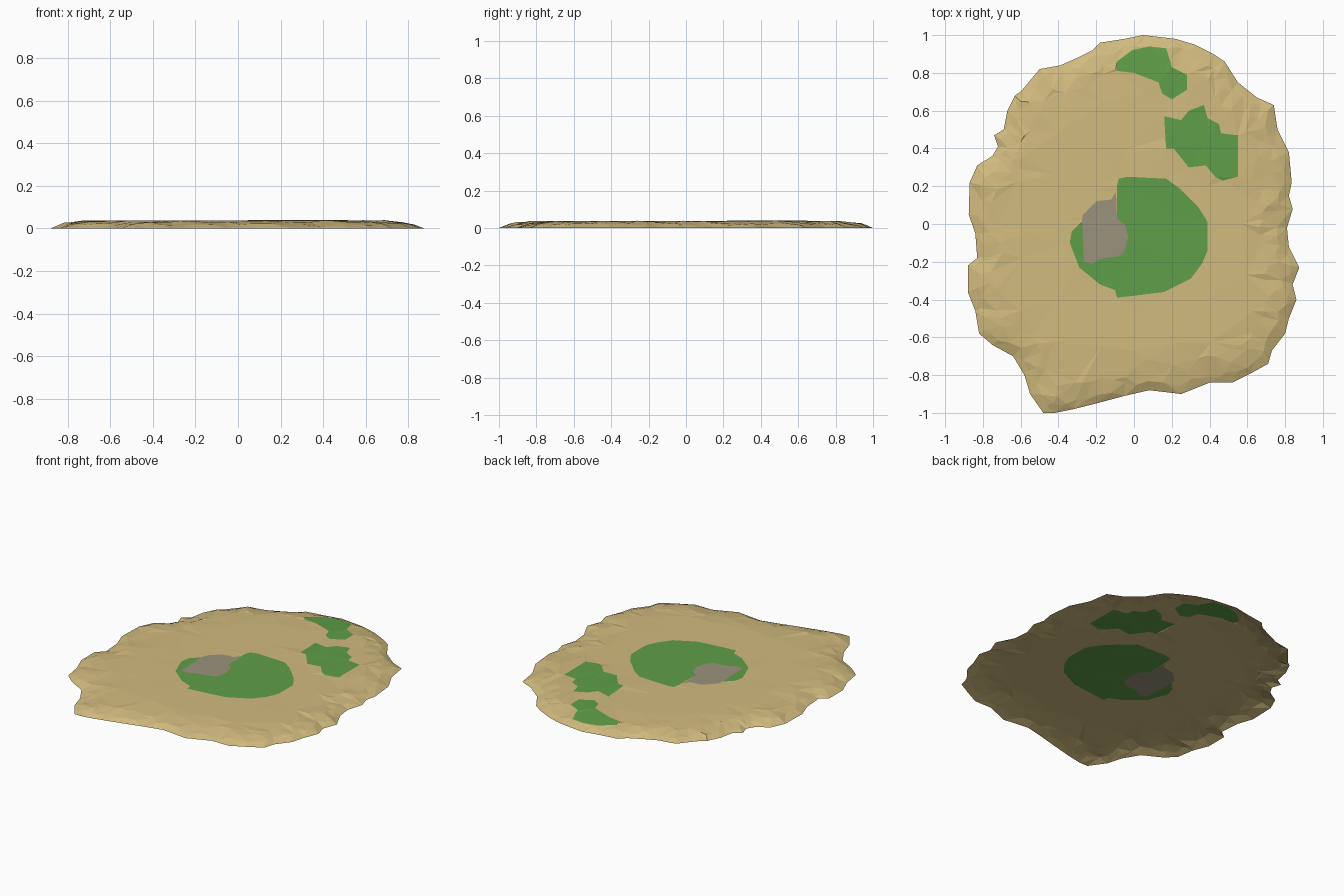
import bpy
import random
from mathutils import Vector
from mathutils.geometry import delaunay_2d_cdt, intersect_point_line

if "Cube" in bpy.data.objects:
    bpy.data.objects.remove(bpy.data.objects["Cube"])

random.seed(4)


def material(name, rgb):
    m = bpy.data.materials.new(name)
    m.diffuse_color = (*rgb, 1)
    m.use_nodes = True
    m.node_tree.nodes["Principled BSDF"].inputs["Base Color"].default_value = m.diffuse_color
    return m


def pts(flat):
    return [Vector(p) for p in zip(flat[::2], flat[1::2])]


# Shoreline, clockwise from the back
shore = pts([
    .05, 1, .22, .98, .32, .95, .42, .90, .48, .86, .55, .75, .65, .67, .74, .63,
    .76, .50, .82, .38, .835, .22, .82, .15, .84, .08, .81, -.02, .82, -.12,
    .875, -.23, .84, -.32, .86, -.40, .82, -.50, .80, -.58, .73, -.67, .71, -.74,
    .62, -.79, .52, -.84, .40, -.84, .25, -.90, .08, -.88, -.05, -.91, -.20, -.95,
    -.32, -.98, -.42, -1, -.48, -1, -.55, -.90, -.58, -.80, -.64, -.70, -.75, -.64,
    -.82, -.58, -.84, -.46, -.88, -.36, -.88, -.22, -.83, -.18, -.84, -.05,
    -.875, .05, -.87, .22, -.83, .31, -.75, .36, -.72, .41, -.74, .47, -.69, .50,
    -.67, .60, -.63, .68, -.60, .70, -.50, .82, -.39, .84, -.30, .88, -.22, .92,
    -.18, .96, -.05, .98])

# Ground patches: grass in the middle, two smaller ones behind, and bare rock
grass_middle = pts([
    -.08, .24, -.03, .25, .06, .245, .17, .24, .24, .19, .34, .09, .39, .01,
    .39, -.14, .36, -.21, .30, -.29, .16, -.36, 0, -.38, -.09, -.39, -.10, -.35,
    -.18, -.32, -.29, -.23, -.34, -.10, -.33, -.04, -.27, .02, -.09, .03, -.09, .20])
grass_right = pts([
    .16, .57, .25, .55, .29, .60, .37, .63, .39, .56, .45, .53, .46, .48, .55, .47,
    .55, .25, .47, .23, .43, .25, .38, .31, .29, .30, .21, .40, .17, .40])
grass_back = pts([
    .08, .94, .17, .93, .19, .87, .20, .83, .28, .79, .28, .71, .20, .66, .15, .69,
    .13, .75, 0, .80, -.09, .81, -.09, .86, -.01, .92])
rock = pts([
    -.095, .17, -.12, .13, -.20, .12, -.27, .05, -.275, .02, -.265, -.20, -.22, -.21,
    -.18, -.185, -.08, -.17, -.05, -.15, -.03, -.07, -.05, 0, -.09, .03])


def inside(p, poly):
    hit = False
    for a, b in zip(poly, poly[1:] + poly[:1]):
        if (a.y > p.y) != (b.y > p.y):
            if p.x < a.x + (p.y - a.y) * (b.x - a.x) / (b.y - a.y):
                hit = not hit
    return hit


def shore_distance(p):
    best = 9
    for a, b in zip(shore, shore[1:] + shore[:1]):
        t = max(0, min(1, intersect_point_line(p, a, b)[1]))
        best = min(best, (p - a.lerp(b, t)).length)
    return best


def height(d):
    # Beach profile: steep edge, gentle shoulder, flat top
    steps = [(0, 0), (.05, .021), (.13, .034), (.22, .037), (9, .037)]
    for (d0, z0), (d1, z1) in zip(steps, steps[1:]):
        if d <= d1:
            return z0 + (z1 - z0) * (d - d0) / (d1 - d0)


# Collect outline edges and loose points for the triangulation
verts, edges = [], []
for loop in (shore, grass_middle, grass_right, grass_back, rock):
    n, k = len(verts), len(loop)
    verts += loop
    edges += [(n + i, n + (i + 1) % k) for i in range(k)]

patches = (grass_middle, grass_right, grass_back, rock)
for inset, spread in ((.05, .022), (.13, .035)):
    for a, b in zip(shore, shore[1:] + shore[:1]):
        for t in (0, .5):
            p = a.lerp(b, t)
            p = p - p.normalized() * (inset + random.uniform(-spread, spread))
            if inside(p, shore) and not any(inside(p, q) for q in patches):
                verts.append(p)
for i in range(-3, 4):
    for j in range(-3, 4):
        p = Vector((i * .2 + random.uniform(-.05, .05), j * .22 + random.uniform(-.05, .05)))
        if inside(p, shore):
            verts.append(p)

flat, _, tris, *_ = delaunay_2d_cdt(verts, edges, [], 0, 1e-5)

# Raise the sheet into a low sand bank
coords = []
for p in flat:
    d = shore_distance(p)
    z = height(d)
    if .015 < d < .18:
        z += random.uniform(-.005, .004)
    elif d >= .18:
        z += random.uniform(-.0008, .0008)
    if inside(p, grass_right):
        z += .003
    coords.append((p.x, p.y, max(z, 0)))

faces, colours = [], []
for f in tris:
    c = sum((flat[i] for i in f), Vector((0, 0))) / len(f)
    if not inside(c, shore):
        continue
    faces.append(f)
    if inside(c, rock):
        colours.append(2)
    else:
        colours.append(1 if any(inside(c, q) for q in patches[:3]) else 0)

mesh = bpy.data.meshes.new("island_ground")
mesh.from_pydata(coords, [], faces)
for m in (material("sand", (.64, .495, .21)),
          material("grass", (.115, .345, .065)),
          material("rock", (.33, .29, .205))):
    mesh.materials.append(m)
mesh.polygons.foreach_set("material_index", colours)
mesh.update()
island = bpy.data.objects.new("island_ground", mesh)
bpy.context.collection.objects.link(island)
